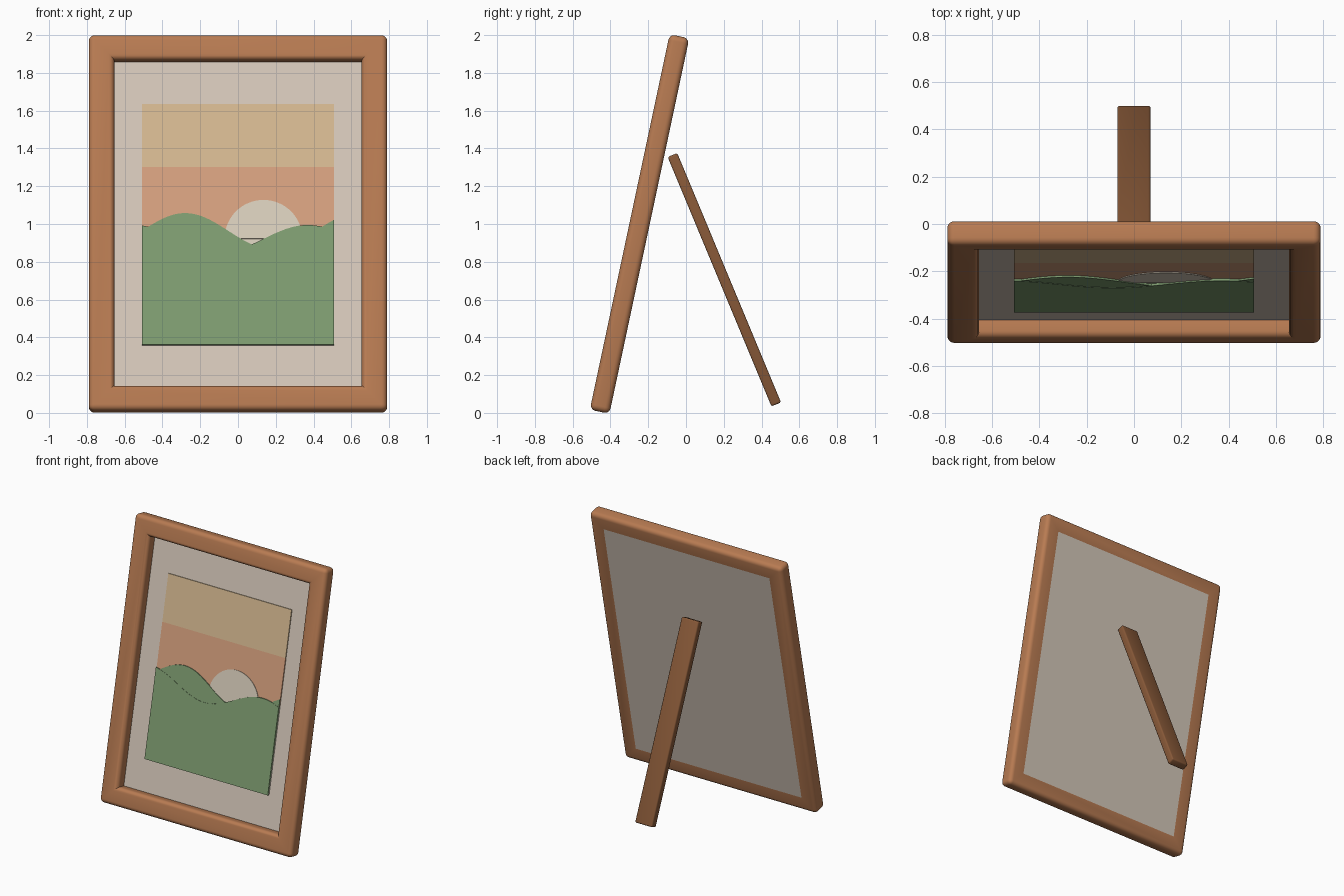
import bpy, bmesh, math
from mathutils import Matrix, Vector

if "Cube" in bpy.data.objects:
    bpy.data.objects.remove(bpy.data.objects["Cube"], do_unlink=True)


def material(name, rgb):
    lin = [((c / 255 + 0.055) / 1.055) ** 2.4 for c in rgb] + [1.0]
    m = bpy.data.materials.new(name)
    m.use_nodes = True
    m.diffuse_color = lin
    m.node_tree.nodes["Principled BSDF"].inputs["Base Color"].default_value = lin
    return m


WOOD = material("warm wood", (184, 123, 82))
DARK = material("dark wood", (136, 89, 56))
CREAM = material("cream card", (213, 200, 186))
TAN = material("sand sky", (213, 185, 145))
PEACH = material("peach sky", (214, 160, 126))
PALE = material("pale sun", (216, 205, 187))
GREEN = material("meadow green", (127, 157, 113))

# Everything in the frame is built upright, then leaned back
LEAN = Matrix.Translation((0, -0.246, 1.0)) @ Matrix.Rotation(math.radians(-12), 4, 'X')
LEG = Matrix.Translation((0, 0.203, 0.705)) @ Matrix.Rotation(math.radians(22.6), 4, 'X')


def finish(name, bm, mat, matrix, smooth=False):
    bmesh.ops.recalc_face_normals(bm, faces=bm.faces)
    me = bpy.data.meshes.new(name)
    bm.to_mesh(me)
    bm.free()
    ob = bpy.data.objects.new(name, me)
    bpy.context.collection.objects.link(ob)
    me.materials.append(mat)
    ob.matrix_world = matrix
    if smooth:
        bpy.ops.object.select_all(action='DESELECT')
        ob.select_set(True)
        bpy.context.view_layer.objects.active = ob
        bpy.ops.object.shade_smooth_by_angle(angle=math.radians(35))
    return ob


def plate(name, outline, front, back, mat):
    """Extrude an (x, z) outline between two depths."""
    bm = bmesh.new()
    face = bm.faces.new([bm.verts.new((x, front, z)) for x, z in outline])
    new = bmesh.ops.extrude_face_region(bm, geom=[face], use_keep_orig=True)["geom"]
    bmesh.ops.translate(bm, vec=(0, back - front, 0),
                        verts=[g for g in new if isinstance(g, bmesh.types.BMVert)])
    return finish(name, bm, mat, LEAN)


def rect(w, low, high):
    return [(-w, low), (w, low), (w, high), (-w, high)]


# Frame: mitred ring with rounded edges
W, H, RAIL, T, ROUND = 0.79, 1.016, 0.135, 0.053, 0.03
bm = bmesh.new()
loops = [[bm.verts.new((x, y, z)) for x, z in rect(w, -h, h)]
         for w, h, y in ((W, H, -T), (W, H, T), (W - RAIL, H - RAIL, T), (W - RAIL, H - RAIL, -T))]
for k in range(4):
    a, b = loops[k], loops[(k + 1) % 4]
    for i in range(4):
        j = (i + 1) % 4
        bm.faces.new((a[i], a[j], b[j], b[i]))
bmesh.ops.recalc_face_normals(bm, faces=bm.faces)
edges = [e for e in bm.edges if e.calc_face_angle_signed() > 0.5]
bmesh.ops.bevel(bm, geom=edges, offset=ROUND, segments=5, profile=0.5, affect='EDGES')
finish("frame", bm, WOOD, LEAN, True)

# Mat board, closing the back of the frame
plate("mat_board", rect(0.684, -0.91, 0.91), 0.0235, 0.0525, CREAM)

# Sky bands
PW, PH = 0.507, 0.652
for name, low, high, mat in (("upper_sky", 0.312, PH, TAN),
                             ("middle_sky", -0.028, 0.312, PEACH),
                             ("lower_sky", -PH, -0.028, PALE)):
    plate(name, rect(PW, low, high), 0.016, 0.0237, mat)

# Half-disc sun
plate("sun", [(0.135 + 0.206 * math.cos(math.pi * i / 32),
               -0.077 + 0.21 * math.sin(math.pi * i / 32)) for i in range(33)],
      0.012, 0.0162, PALE)


# Rolling hills
def hill(name, peak_x, peak_z, amp, front):
    n = 48
    ridge = []
    for i in range(n + 1):
        x = PW - 2 * PW * i / n
        ridge.append((x, peak_z - amp * (1 - math.cos(math.pi * (x - peak_x) / 0.46))))
    plate(name, [(-PW, -PH), (PW, -PH)] + ridge, front, 0.0162, GREEN)


hill("back_hill", -0.28, 0.061, 0.097, 0.0085)
hill("front_hill", 0.37, -0.004, 0.0725, 0.0065)

# Rear support leg
bm = bmesh.new()
bmesh.ops.create_cube(bm, size=1, matrix=Matrix.Diagonal((0.14, 0.055, 1.43, 1)))
bmesh.ops.bevel(bm, geom=bm.edges[:], offset=0.01, segments=3, profile=0.5, affect='EDGES')
finish("support_leg", bm, DARK, LEG, True)
